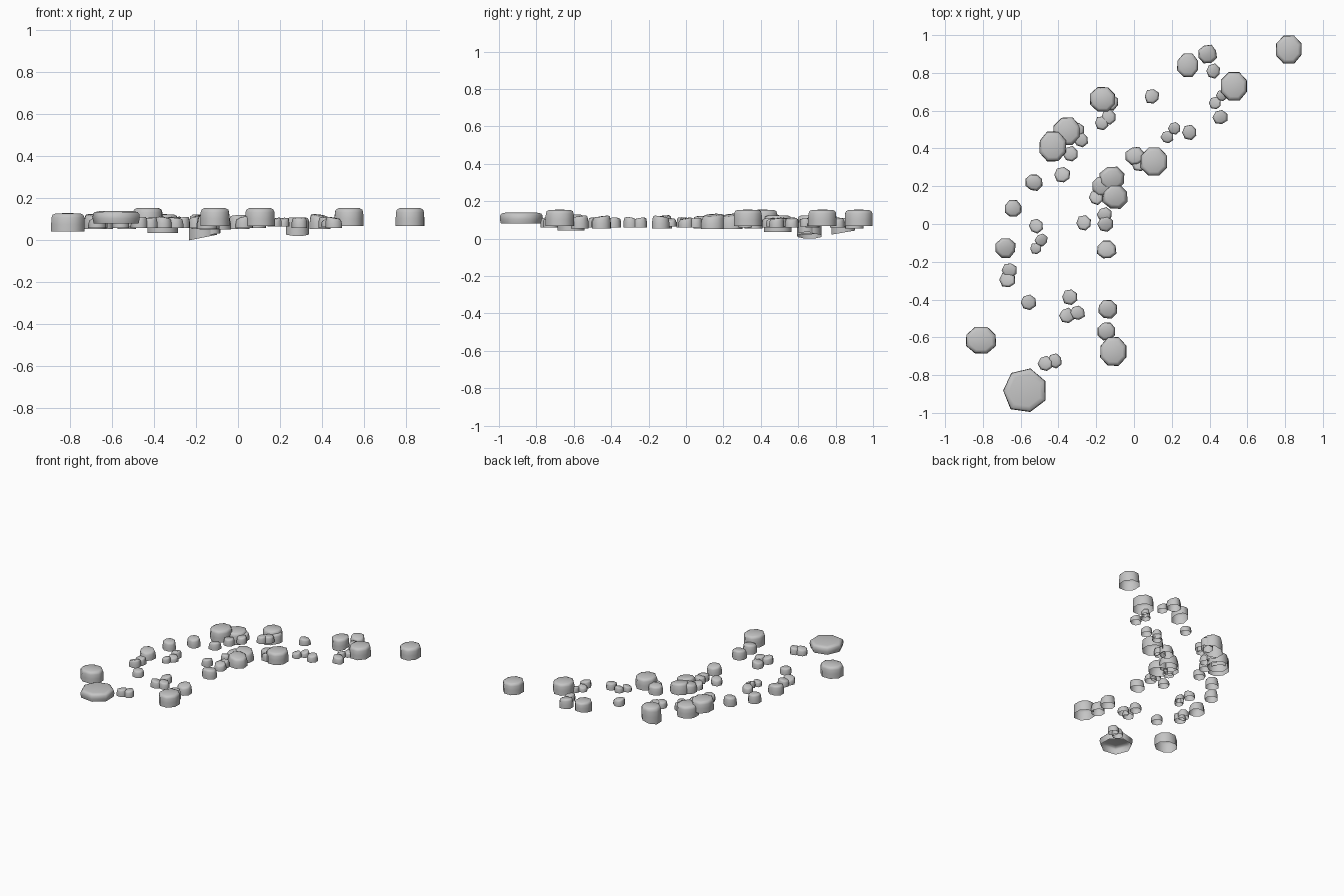
import bpy
import bmesh
import random
from math import cos, sin, pi
from mathutils import Vector

default_cube = bpy.data.objects.get("Cube")
if default_cube:
    bpy.data.objects.remove(default_cube, do_unlink=True)

random.seed(4)

# Single stone colour
stone_grey = bpy.data.materials.new("stone_grey")
stone_grey.use_nodes = True
grey = (0.56, 0.56, 0.56, 1)
stone_grey.diffuse_color = grey
stone_grey.node_tree.nodes["Principled BSDF"].inputs["Base Color"].default_value = grey


def add_stone(name, x, y, radius, bottom, top, sides=8, stretch=1.0, foot=1.0,
              shoulder=0.98, jitter=0.05, top_tilt=(0, 0), bottom_tilt=(0, 0)):
    """Worn stone shell, open underneath: upright flanks, soft rim, domed top."""
    bm = bmesh.new()
    height = top - bottom
    outline = []
    for i in range(sides):
        angle = (i + 0.5) * 2 * pi / sides
        reach = radius * 1.06 * (1 + random.uniform(-jitter, jitter))
        outline.append(Vector((reach * cos(angle), reach * sin(angle) * stretch)))

    # Each level: outline scale, height fraction
    levels = [(foot, 0), (1, 0.4), (shoulder, 0.76),
              (shoulder - 0.07, 0.91), (shoulder - 0.25, 0.98)]
    rings = []
    for scale, level in levels:
        ring = []
        for p in outline:
            px, py = p * scale
            lean_low = (bottom_tilt[0] * px + bottom_tilt[1] * py) * (1 - level)
            lean_high = (top_tilt[0] * px + top_tilt[1] * py) * level
            ring.append(bm.verts.new((px, py, height * level + lean_low + lean_high)))
        rings.append(ring)

    for lower, upper in zip(rings, rings[1:]):
        for i in range(sides):
            j = (i + 1) % sides
            bm.faces.new((lower[i], lower[j], upper[j], upper[i]))
    peak = bm.verts.new((0, 0, height))
    for i in range(sides):
        bm.faces.new((rings[-1][i], rings[-1][(i + 1) % sides], peak))

    mesh = bpy.data.meshes.new(name)
    bm.to_mesh(mesh)
    bm.free()
    mesh.materials.append(stone_grey)
    stone = bpy.data.objects.new(name, mesh)
    stone.location = (x, y, bottom)
    bpy.context.collection.objects.link(stone)
    bpy.ops.object.select_all(action="DESELECT")
    stone.select_set(True)
    bpy.context.view_layer.objects.active = stone
    bpy.ops.object.shade_smooth_by_angle(angle=1.2)


def scatter(name, spots, bottom, top, lean=0.0, **shape):
    """Lay a family of stones that share a height and a character."""
    for number, (x, y, radius) in enumerate(spots, start=1):
        tilt = (random.uniform(-lean, lean), random.uniform(-lean, lean))
        add_stone(f"{name}_{number}", x, y, radius, bottom, top,
                  top_tilt=tilt, **shape)


# Tall boulders
scatter("tall_boulder", [
    (.82, .925, .069), (.53, .73, .07), (-.43, .41, .072),
    (-.11, -.675, .069), (.105, .33, .071),
], 0.068, 0.155, stretch=1.1, jitter=0.03)

# Broad boulder
add_stone("broad_boulder", -.575, -.882, .113, 0.08, 0.14, sides=7, foot=0.95)

# Low boulders, some with a sloping rim underneath
add_stone("corner_boulder", -.81, -.615, .08, 0.042, 0.13, stretch=0.9, jitter=0.03)
add_stone("wedge_boulder", -.165, .66, .068, 0.014, 0.125, bottom_tilt=(0.2, 0))
add_stone("wedge_companion", -.125, .645, .042, 0.028, 0.105, bottom_tilt=(0.15, 0))
add_stone("sunken_boulder", .285, .84, .056, 0.032, 0.11, stretch=1.1, bottom_tilt=(0, 0.17))
add_stone("leaning_boulder", -.355, .49, .073, 0.036, 0.125, stretch=1.05)

# Flat boulders in the central heap
scatter("heap_stone", [
    (-.115, .24, .066), (-.1, .145, .066),
], 0.052, 0.128, lean=0.2, shoulder=0.92)

# Medium stones
scatter("medium_stone", [
    (-.14, -.45, .05), (-.145, -.135, .05), (-.145, -.57, .047),
    (-.17, .2, .05), (.005, .36, .047), (-.68, -.125, .053),
    (.39, .9, .048), (-.64, .08, .045), (-.53, .22, .044),
], 0.055, 0.12, lean=0.15, shoulder=0.93, jitter=0.07)

# Small stones
scatter("small_stone", [
    (.42, .81, .037), (.457, .565, .037), (.095, .675, .038),
    (-.135, .565, .038), (-.17, .535, .035), (-.28, .445, .036),
    (-.335, .37, .04), (-.38, .26, .041), (-.52, -.01, .037),
    (-.66, -.245, .038), (-.67, -.295, .04), (-.56, -.415, .039),
    (-.47, -.74, .039), (-.42, -.725, .036), (-.34, -.385, .04),
    (-.355, -.485, .038), (-.3, -.47, .039), (-.15, 0, .039),
    (-.155, .05, .038), (-.265, .005, .039), (.03, .32, .04),
    (.295, .485, .037), (-.3, .5, .036), (-.2, .14, .036),
], 0.06, 0.108, lean=0.25, sides=7, jitter=0.08, shoulder=0.92)

# Pebbles
scatter("pebble", [
    (.465, .68, .028), (.43, .64, .032), (-.49, -.085, .032),
    (-.52, -.13, .03), (.175, .46, .032), (.215, .505, .032),
], 0.065, 0.103, lean=0.3, sides=7, jitter=0.08, shoulder=0.92)
